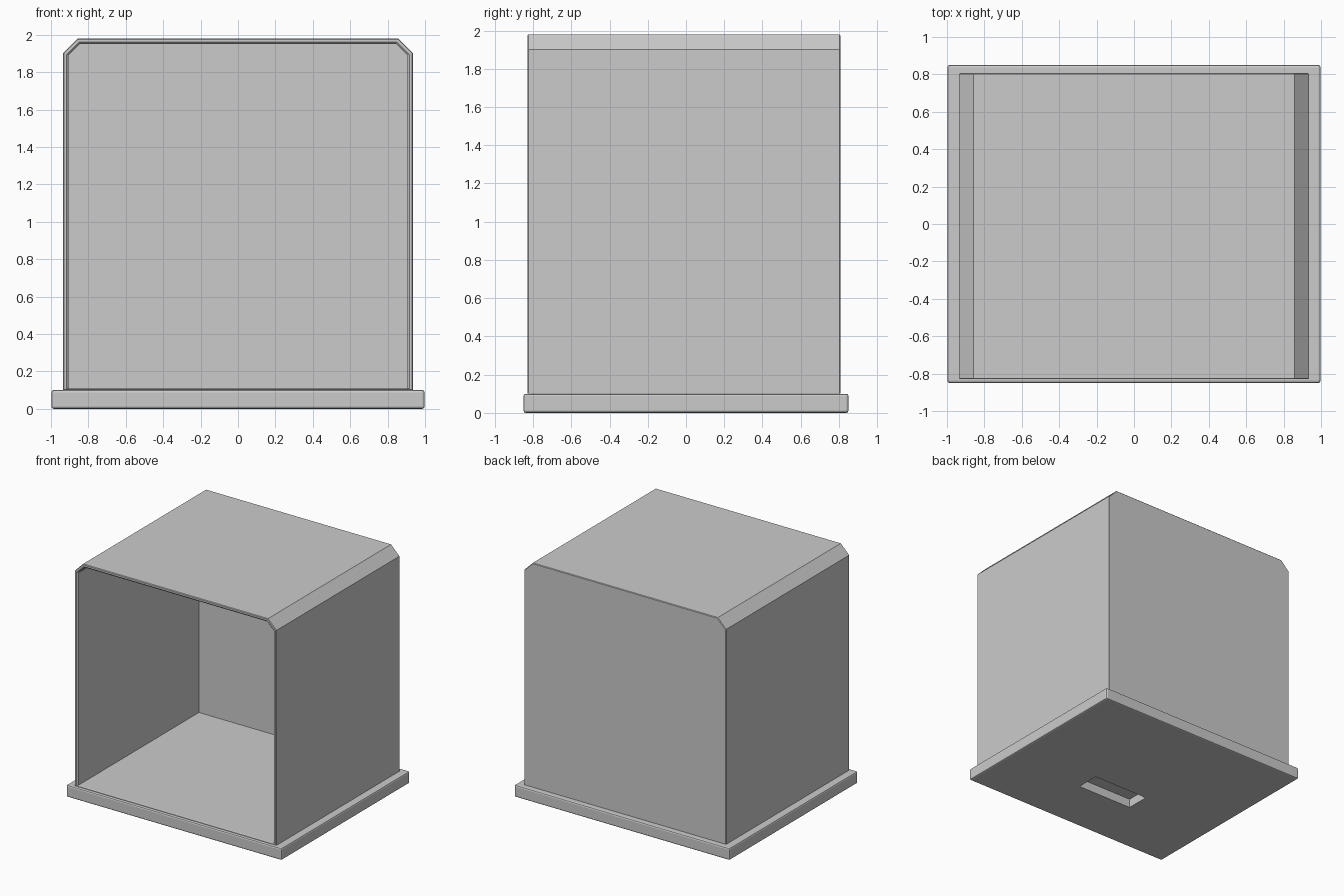
import bpy, bmesh

if "Cube" in bpy.data.objects:
    bpy.data.objects.remove(bpy.data.objects["Cube"])


def make_object(name, bm):
    bmesh.ops.recalc_face_normals(bm, faces=bm.faces[:])
    mesh = bpy.data.meshes.new(name)
    bm.to_mesh(mesh)
    bm.free()
    ob = bpy.data.objects.new(name, mesh)
    bpy.context.collection.objects.link(ob)
    return ob


def box(name, lo, hi):
    bm = bmesh.new()
    bmesh.ops.create_cube(bm, size=1)
    for v in bm.verts:
        for i in range(3):
            v.co[i] = lo[i] if v.co[i] < 0 else hi[i]
    return make_object(name, bm)


def hood_profile(inset, y):
    """Cross-section with clipped top corners and a very thin floor."""
    w, top = 0.935 - inset, 1.98 - inset
    leg = 0.078 - 0.586 * inset
    bottom = 0.101 + 0.3 * inset
    half = [(w, bottom), (w, top - leg), (w - leg, top)]
    pts = half + [(-x, z) for x, z in reversed(half)]
    return [(x, y, z) for x, z in pts]


# Base plate with softened edges
base = box("base_plate", (-0.998, -0.85, 0), (0.998, 0.85, 0.1))
bevel = base.modifiers.new("edge_bevel", 'BEVEL')
bevel.width = 0.012
bevel.segments = 2

# Shallow recess under the base
cutter = box("slot_cutter", (-0.26, -0.365, -0.05), (0.26, -0.165, 0.075))
cutter.hide_render = True
cutter.hide_set(True)
cutter.display_type = 'WIRE'
cut = base.modifiers.new("underside_slot", 'BOOLEAN')
cut.operation = 'DIFFERENCE'
cut.solver = 'EXACT'
cut.object = cutter

# Hood: loops run from the outer back, around the front rim, to the inner back
bm = bmesh.new()
steps = [(0.005, 0.807), (0, 0.802), (0, -0.825), (0.005, -0.83),
         (0.019, -0.83), (0.029, -0.82), (0.029, 0.777)]
loops = [[bm.verts.new(p) for p in hood_profile(*s)] for s in steps]
for a, b in zip(loops, loops[1:]):
    for i in range(len(a)):
        j = (i + 1) % len(a)
        bm.faces.new((a[i], a[j], b[j], b[i]))
bm.faces.new(loops[0])
bm.faces.new(loops[-1])
make_object("hood_shell", bm)
